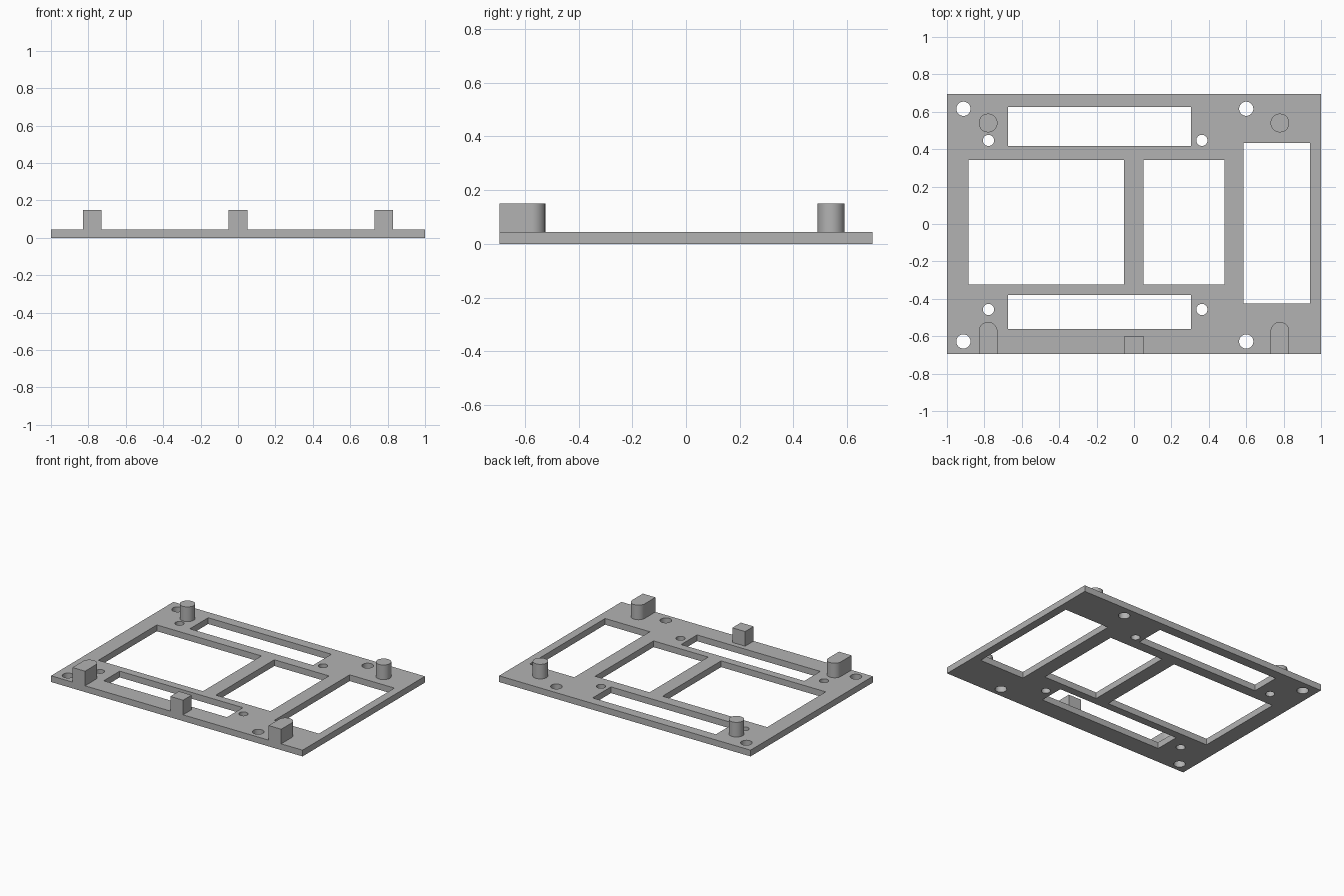
import bpy
import bmesh
from math import pi, cos, sin

if "Cube" in bpy.data.objects:
    bpy.data.objects.remove(bpy.data.objects["Cube"], do_unlink=True)

HALF_X, HALF_Y = 1.0, 0.695
PLATE_TOP, PEG_TOP = 0.045, 0.15
PEG_X, PEG_R = 0.78, 0.05

grey = bpy.data.materials.new("plain grey")
grey.use_nodes = True
colour = (0.45, 0.45, 0.45, 1)
grey.diffuse_color = colour
grey.node_tree.nodes["Principled BSDF"].inputs["Base Color"].default_value = colour


def rect(x0, x1, y0, y1):
    return [(x0, y0), (x1, y0), (x1, y1), (x0, y1)]


def arc(x, y, r, sweep=2 * pi, steps=48):
    """Points counter-clockwise from +x; a full circle leaves out the repeated end."""
    count = steps if sweep >= 2 * pi else steps + 1
    return [(x + r * cos(sweep * i / steps), y + r * sin(sweep * i / steps))
            for i in range(count)]


def extrude(name, outlines, z0, z1):
    """Make one object from closed outlines, each raised from z0 to z1."""
    bm = bmesh.new()
    for outline in outlines:
        face = bm.faces.new([bm.verts.new((x, y, z0)) for x, y in outline])
        top = bmesh.ops.extrude_face_region(bm, geom=[face], use_keep_orig=True)["geom"]
        for v in top:
            if isinstance(v, bmesh.types.BMVert):
                v.co.z = z1
    bmesh.ops.recalc_face_normals(bm, faces=bm.faces)
    mesh = bpy.data.meshes.new(name)
    bm.to_mesh(mesh)
    bm.free()
    mesh.materials.append(grey)
    obj = bpy.data.objects.new(name, mesh)
    bpy.context.collection.objects.link(obj)
    return obj


def smooth(obj):
    bpy.ops.object.select_all(action="DESELECT")
    obj.select_set(True)
    bpy.context.view_layer.objects.active = obj
    bpy.ops.object.shade_smooth_by_angle(angle=pi / 6)


# Base plate
plate = extrude("base_plate", [rect(-HALF_X, HALF_X, -HALF_Y, HALF_Y)], 0, PLATE_TOP)

# Rectangular windows
openings = [
    rect(-0.675, 0.305, 0.417, 0.625),
    rect(-0.675, 0.305, -0.561, -0.38),
    rect(-0.885, -0.053, -0.323, 0.342),
    rect(0.05, 0.484, -0.323, 0.342),
    rect(0.585, 0.941, -0.425, 0.433),
]

# Large and small screw holes
for xs, ys, r in [((-0.912, 0.6), (-0.628, 0.616), 0.038),
                  ((-0.778, 0.363), (-0.457, 0.447), 0.03)]:
    openings += [arc(x, y, r) for x in xs for y in ys]

cutter = extrude("opening_cutter", openings, -0.1, 0.1)
cutter.hide_render = True
cut = plate.modifiers.new("openings", "BOOLEAN")
cut.operation = "DIFFERENCE"
cut.solver = "EXACT"
cut.object = cutter
bpy.context.view_layer.objects.active = plate
bpy.ops.object.modifier_apply(modifier=cut.name)
bpy.data.objects.remove(cutter, do_unlink=True)
smooth(plate)

# Round pegs at the back, round-ended blocks at the front
for side, x in (("left", PEG_X), ("right", -PEG_X)):
    smooth(extrude(f"back_peg_{side}", [arc(x, 0.54, PEG_R)], PLATE_TOP, PEG_TOP))
    tongue = arc(x, -0.574, PEG_R, pi, 24) + [(x - PEG_R, -HALF_Y), (x + PEG_R, -HALF_Y)]
    smooth(extrude(f"front_peg_{side}", [tongue], PLATE_TOP, PEG_TOP))

# Square stop in the middle of the front edge
extrude("front_stop", [rect(-0.052, 0.05, -HALF_Y, -0.598)], PLATE_TOP, PEG_TOP)
